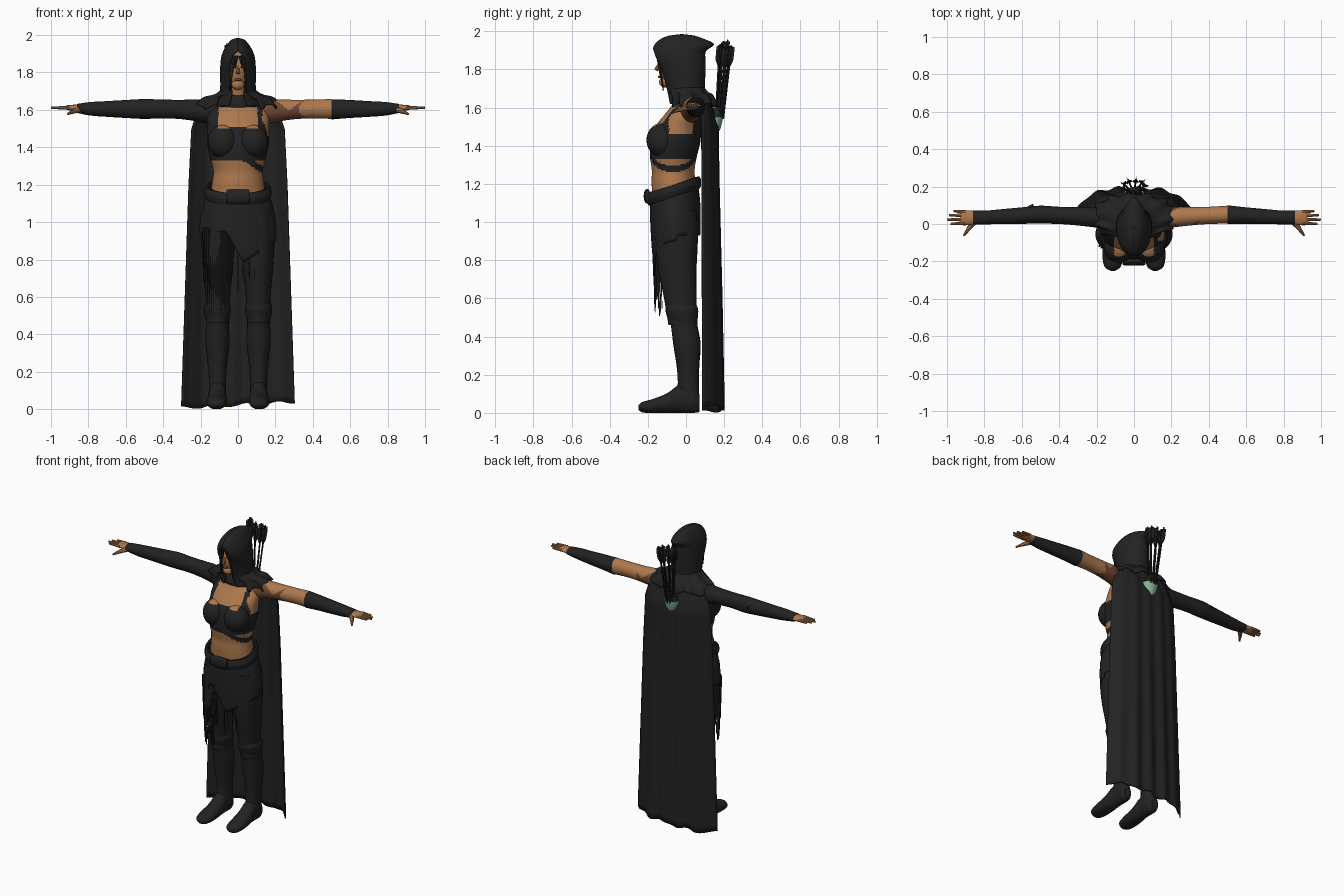
import bpy, bmesh, math, random
from mathutils import Vector

if "Cube" in bpy.data.objects:
    bpy.data.objects.remove(bpy.data.objects["Cube"])

random.seed(4)
TAU = 2 * math.pi


def material(name, rgb):
    m = bpy.data.materials.new(name)
    m.diffuse_color = (*rgb, 1)
    m.use_nodes = True
    m.node_tree.nodes["Principled BSDF"].inputs["Base Color"].default_value = m.diffuse_color
    return m


CLOTH = material("black cloth", (0.016, 0.016, 0.016))
SKIN = material("tan skin", (0.42, 0.19, 0.075))
DARK = material("dark skin marking", (0.16, 0.065, 0.03))
GREEN = material("pale green", (0.27, 0.47, 0.32))


def grid(name, f, nu, nv, mats, closed=False, cap=False, rule=None, thick=0):
    """Surface from f(u, v), u and v in 0..1; closed wraps round in u."""
    bm = bmesh.new()
    cols = nu if closed else nu + 1
    rows = [[bm.verts.new(f(i / nu, j / nv)) for i in range(cols)] for j in range(nv + 1)]
    for a, b in zip(rows, rows[1:]):
        for i in range(nu):
            k = (i + 1) % cols
            bm.faces.new((a[i], a[k], b[k], b[i]))
    if cap:
        bm.faces.new(rows[0])
        bm.faces.new(rows[-1])
    bmesh.ops.recalc_face_normals(bm, faces=bm.faces)
    if rule:
        for face in bm.faces:
            face.material_index = rule(face.calc_center_median())
    me = bpy.data.meshes.new(name)
    bm.to_mesh(me)
    bm.free()
    ob = bpy.data.objects.new(name, me)
    bpy.context.collection.objects.link(ob)
    for m in mats:
        me.materials.append(m)
    if thick:
        ob.modifiers.new("thickness", "SOLIDIFY").thickness = thick
    bpy.context.view_layer.objects.active = ob
    ob.select_set(True)
    bpy.ops.object.shade_smooth_by_angle(angle=math.radians(40))
    ob.select_set(False)
    return ob


def spline(rows, t):
    """Smooth interpolation through rows, t in 0..1."""
    n = len(rows) - 1
    i = min(int(t * n), n - 1)
    s = t * n - i
    a, b, c, d = (rows[min(max(k, 0), n)] for k in (i - 1, i, i + 1, i + 2))
    return [q + 0.5 * s * (r - p + s * (2*p - 5*q + 4*r - w + s * (3*(q - r) + w - p)))
            for p, q, r, w in zip(a, b, c, d)]


def linear(pts, x):
    for (x0, y0), (x1, y1) in zip(pts, pts[1:]):
        if x <= x1:
            return y0 + (y1 - y0) * max(0, (x - x0) / (x1 - x0))
    return pts[-1][1]


def loft(name, rings, mats, axis="z", sign=1, nu=24, sub=4, rule=None):
    """Rings hold position along the axis, two centres and two radii."""
    def f(u, v):
        t, a, b, ra, rb = spline(rings, v)
        p, q = a + ra * math.sin(u * TAU), b - rb * math.cos(u * TAU)
        x, y, z = {"z": (p, q, t), "x": (t, p, q), "y": (p, t, q)}[axis]
        return Vector((x * sign, y, max(z, 0)))
    return grid(name, f, nu, sub * (len(rings) - 1), mats, True, True, rule)


def rod(name, p0, p1, r0, r1, mat, nu=8):
    p0, p1 = Vector(p0), Vector(p1)
    d = (p1 - p0).normalized()
    a = d.orthogonal().normalized()
    b = d.cross(a)
    return grid(name, lambda u, v: p0.lerp(p1, v) + (r0 + (r1 - r0) * v) *
                (a * math.cos(u * TAU) + b * math.sin(u * TAU)), nu, 1, [mat], True, True)


def ball(name, c, r, mats, rule=None):
    return grid(name, lambda u, v: Vector((
        c[0] + r[0] * math.sin(u * TAU) * math.sin(math.pi * (0.01 + 0.98 * v)),
        c[1] - r[1] * math.cos(u * TAU) * math.sin(math.pi * (0.01 + 0.98 * v)),
        c[2] - r[2] * math.cos(math.pi * (0.01 + 0.98 * v)))), 28, 20, mats, True, True, rule)


# torso: cropped top, low neckline and slanted side strap
def torso_rule(c):
    if c.z > 1.625 or (c.y < 0 and c.z > 1.505 and -0.105 < c.x < 0.105):
        return 1
    if c.x > 0.13 and c.z > 1.46 and c.y > -0.09:
        return 1
    strap = max(1.28, 1.345 - 0.65 * (c.x - 0.03))
    if c.x > 0.02 and abs(c.z - strap) < 0.019:
        return 0
    return 0 if c.z > 1.33 else 1


loft("torso", [(1.05, 0, -.055, .16, .115), (1.2, 0, -.065, .140, .115), (1.27, 0, -.067, .132, .112),
               (1.34, 0, -.066, .148, .122), (1.42, 0, -.055, .165, .13), (1.5, 0, -.04, .165, .12),
               (1.56, 0, -.015, .165, .1), (1.61, 0, .01, .14, .085), (1.65, 0, .01, .06, .06),
               (1.76, 0, -.02, .043, .05)], [CLOTH, SKIN], nu=72, sub=8, rule=torso_rule)
for s in (-1, 1):
    ball("bust", (s * .08, -.125, 1.43), (.082, .082, .09), [CLOTH, SKIN], torso_rule)

# arms: sleeve on one side, bare arm with bracer on the other
ARM = [(.11, .015, 1.575, .055, .062), (.2, .035, 1.595, .055, .06), (.3, .042, 1.602, .05, .052),
       (.4, .046, 1.605, .046, .05), (.5, .05, 1.605, .048, .053), (.6, .045, 1.605, .044, .048),
       (.7, .04, 1.605, .04, .042), (.79, .035, 1.606, .037, .036), (.86, .034, 1.608, .038, .024)]
loft("sleeve", ARM, [CLOTH], "x", -1)
loft("bare_arm", ARM[:5], [SKIN, DARK], "x", 1, 32, 8,
     lambda c: int(c.x < .33 + .03 * math.sin(60 * c.y) and c.z < 1.625 + .02 * math.sin(40 * c.x)))
loft("bracer", [(.5, .05, 1.603, .05, .054)] + ARM[5:], [CLOTH], "x", 1)
rod("elbow_point", (-.57, .06, 1.61), (-.54, .105, 1.615), .035, .004, CLOTH)

# hands
for s in (-1, 1):
    loft("palm", [(.83, .034, 1.608, .03, .018), (.87, .034, 1.61, .038, .018),
                  (.91, .034, 1.612, .038, .013), (.925, .034, 1.612, .03, .008)], [SKIN], "x", s)
    for y, tip in ((.064, .965), (.045, .99), (.024, 1.0), (.004, .98)):
        rod("finger", (s * .9, y, 1.612), (s * tip, y * 1.15 - .004, 1.611), .011, .006, SKIN)
    rod("thumb", (s * .85, .015, 1.603), (s * .885, -.025, 1.59), .017, .012, SKIN)
    rod("thumb_tip", (s * .88, -.02, 1.592), (s * .91, -.062, 1.578), .012, .006, SKIN)

# legs, boots and feet
for s in (-1, 1):
    loft("leg", [(1.06, .09, -.055, .1, .115), (.9, .105, -.05, .09, .112), (.75, .107, -.045, .08, .1),
                 (.6, .108, -.03, .066, .085), (.46, .11, -.02, .06, .072)], [CLOTH], sign=s)
    loft("boot", [(.565, .11, -.025, .064, .08), (.54, .11, -.022, .073, .086), (.5, .11, -.018, .068, .08),
                  (.46, .11, -.01, .061, .07), (.36, .11, .005, .065, .072), (.25, .11, .01, .053, .06),
                  (.16, .11, .012, .046, .055), (.07, .11, .01, .046, .06)], [CLOTH], sign=s)
    loft("foot", [(.072, .11, .05, .025, .045), (.04, .11, .07, .045, .07), (-.03, .11, .075, .047, .075),
                  (-.1, .112, .05, .052, .052), (-.18, .114, .035, .054, .036), (-.23, .114, .03, .042, .027),
                  (-.25, .114, .028, .012, .01)], [CLOTH], "y", s)

# skirt with slanted hem, belt and buckle
HIPS = [(.75, 0, -.055, .185, .115), (.87, 0, -.055, .202, .125), (.99, 0, -.055, .205, .132),
        (1.11, 0, -.058, .18, .132), (1.23, 0, -.062, .142, .122)]


def waist(th):
    return 1.195 - .042 * math.cos(th)


def hip_point(th, z, out=0):
    _, _, cy, rx, ry = spline(HIPS, min(1, max(0, (z - .75) / .48)))
    return Vector(((rx + out) * math.sin(th), cy - (ry + out) * math.cos(th), z))


def skirt(u, v):
    th = u * TAU
    hem = linear([(-.2, .94), (-.06, .95), (.03, .78), (.2, .9)], .2 * math.sin(th))
    if math.cos(th) < 0:
        hem = max(hem, .93)
    return hip_point(th, hem + (waist(th) - hem) * v)


def belt(u, v):
    th, a = u * TAU, v * TAU
    p = hip_point(th, waist(th) - .03, .004 + .014 * math.cos(a))
    p.z += .034 * math.sin(a)
    return p


grid("skirt", skirt, 64, 14, [CLOTH], True, thick=.008)
grid("belt", belt, 48, 10, [CLOTH], True)
loft("buckle", [(-.06, -.2, 1.14, .012, .03), (-.05, -.203, 1.136, .018, .038),
                (.05, -.203, 1.136, .018, .038), (.06, -.2, 1.14, .012, .03)], [CLOTH], "x", nu=12)

# hanging fringe
for i in range(15):
    x = -.185 + i * .0105
    y = -.055 - .125 * math.sqrt(1 - (x / .215) ** 2)
    low = random.uniform(.5, .62) if -.17 < x < -.06 else random.uniform(.66, .76)
    rod("fringe", (x, y, .97), (x, y + .01, low), .0055, .003, CLOTH, 4)
for x, low in ((.0, .63), (.025, .68), (.06, .7), (.09, .68)):
    rod("fringe", (x, -.15, .85), (x, -.145, low), .004, .002, CLOTH, 4)

# head, face and loose hair
ball("head", (0, -.055, 1.815), (.064, .09, .11), [SKIN])
rod("nose", (0, -.14, 1.835), (0, -.158, 1.795), .005, .011, SKIN)
ball("chin", (0, -.105, 1.735), (.034, .036, .03), [SKIN])
ball("lips", (0, -.139, 1.762), (.017, .009, .007), [DARK])
for s in (-1, 1):
    ball("eye", (s * .024, -.14, 1.828), (.011, .006, .004), [CLOTH])
for x0, x1, low in ((-.035, -.045, 1.7), (-.02, -.033, 1.78), (-.008, -.016, 1.82), (.01, .022, 1.83),
                    (.025, .035, 1.8), (.035, .045, 1.69), (-.028, -.04, 1.74)):
    rod("hair_strand", (x0, -.148, 1.89), (x1, -.145 + (1.82 - low) * .2, low), .009, .003, CLOTH, 5)

# hood: centre, radii and half-width of the front opening at each height
HOOD = [(1.62, .01, .115, .105, .05), (1.67, .0, .1, .1, .034), (1.73, -.008, .095, .108, .036),
        (1.79, -.018, .096, .12, .044), (1.85, -.033, .094, .135, .044), (1.89, -.036, .088, .138, .028),
        (1.92, -.025, .076, .145, .0), (1.95, -.022, .058, .125, .0), (1.975, -.022, .035, .075, .0),
        (1.985, -.022, .002, .004, .0)]


def hood(u, v):
    z, cy, rx, ry, gap = spline(HOOD, v)
    g = math.asin(min(.9, max(0, gap) / rx))
    th = g + (TAU - 2 * g) * u
    peak = .03 * math.exp(-((z - 1.935) / .02) ** 2) * max(0, -math.cos(th)) ** 6
    return Vector((rx * math.sin(th), cy - ry * math.cos(th) + peak, z))


grid("hood", hood, 48, 40, [CLOTH], thick=.008)


# ragged shoulder mantle
def mantle(u, v):
    th = .55 + (TAU - 1.1) * u
    z, cy, rx, ry = spline([(1.71, 0, .09, .095), (1.68, .01, .13, .105), (1.66, .03, .19, .115),
                            (1.615, .04, .23, .125)], v)
    jag = 1 + .07 * v * v * math.sin(th * 14)
    return Vector((rx * jag * math.sin(th), cy - ry * jag * math.cos(th), z + .012 * v * math.sin(th * 9)))


grid("mantle", mantle, 72, 10, [CLOTH], thick=.008)
loft("collar_roll", [(1.6, 0, .03, .125, .1), (1.64, 0, .03, .14, .105), (1.68, 0, .025, .11, .085)], [CLOTH])


# long cape with soft folds and uneven hem
def cape(u, v):
    s = 2 * u - 1
    z = (.022 + .016 * s + .008 * math.sin(11 * s)) * (1 - v) + 1.66 * v
    w = linear([(0, .305), (.6, .285), (1.2, .265), (1.5, .25), (1.6, .215), (1.67, .15)], z)
    y = linear([(0, .195), (.6, .185), (1.2, .172), (1.5, .168), (1.67, .115)], z)
    edge = linear([(0, .09), (1.5, .085), (1.67, .08)], z)
    fold = .009 * math.sin(17 * s) * (1 - .7 * v) * (1 - abs(s) ** 4)
    return Vector((w * s, y + (edge - y) * abs(s) ** 3.5 + fold, z))


grid("cape", cape, 56, 40, [CLOTH], thick=.008)

# quiver mouth and arrows
loft("quiver_mouth", [(1.47, 0, .15, .012, .02), (1.49, 0, .15, .035, .03), (1.52, 0, .152, .05, .036),
                      (1.55, 0, .155, .056, .04)], [GREEN])
loft("quiver_rim", [(1.545, 0, .157, .05, .035), (1.57, 0, .16, .04, .032), (1.6, 0, .17, .03, .028)], [CLOTH])
for i in range(9):
    a = i * TAU / 9
    x, y = math.cos(a), math.sin(a)
    top = 1.965 - .05 * random.random()
    p0 = Vector((.025 * x, .175 + .02 * y, 1.54))
    p1 = Vector((.062 * x, .208 + .032 * y, top))
    rod("arrow_shaft", p0, p1, .005, .005, CLOTH, 6)
    for k in range(3):
        d = Vector((math.cos(a + k * TAU / 3), math.sin(a + k * TAU / 3), 0))
        grid("fletching", lambda u, v: p0.lerp(p1, .7 + .28 * v) + d * .02 * u * linear(
            [(0, .1), (.4, 1), (1, .8)], v), 1, 3, [CLOTH], thick=.002)
